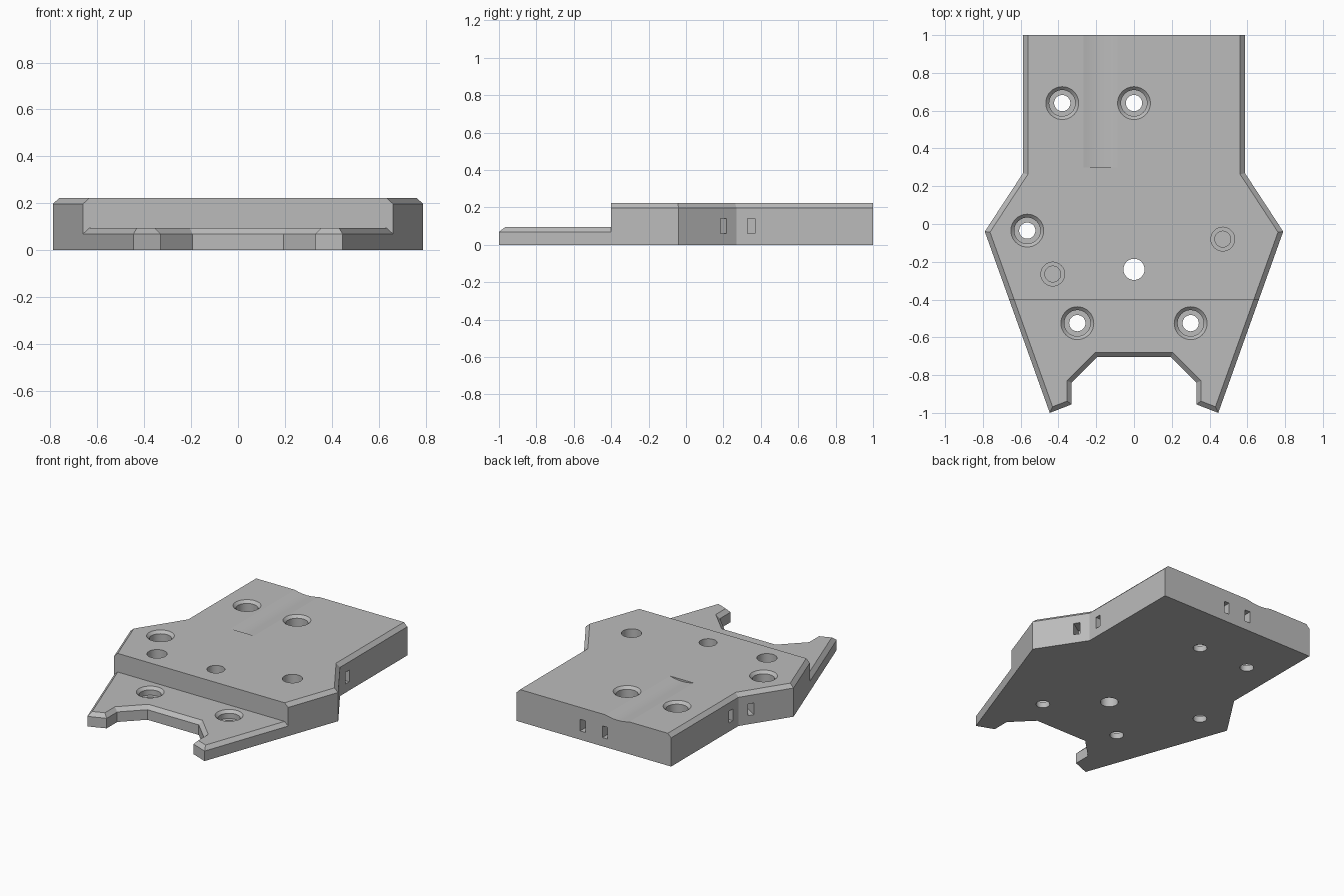
import bpy, bmesh, math
from mathutils import Vector, Matrix

cube = bpy.data.objects.get("Cube")
if cube:
    bpy.data.objects.remove(cube, do_unlink=True)

GREY = 0.5
grey = bpy.data.materials.new("plain grey")
grey.use_nodes = True
grey.diffuse_color = (GREY, GREY, GREY, 1)
grey.node_tree.nodes["Principled BSDF"].inputs["Base Color"].default_value = (GREY, GREY, GREY, 1)

TOP, LOW, BEVEL, STEP_Y = 0.222, 0.094, 0.025, -0.4


def make_object(name, bm):
    bmesh.ops.recalc_face_normals(bm, faces=bm.faces)
    mesh = bpy.data.meshes.new(name)
    bm.to_mesh(mesh)
    bm.free()
    obj = bpy.data.objects.new(name, mesh)
    bpy.context.collection.objects.link(obj)
    mesh.materials.append(grey)
    return obj


def inset(points, plain):
    """Move every edge inward by the bevel, except the plain ones (counter-clockwise outline)."""
    lines = []
    for i, p in enumerate(points):
        a, b = Vector(p), Vector(points[(i + 1) % len(points)])
        d = (b - a).normalized()
        lines.append((a + Vector((-d.y, d.x)) * (0 if i in plain else BEVEL), d))
    result = []
    for i, (p, d) in enumerate(lines):
        q, e = lines[i - 1]
        t = (q - p).cross(e) / d.cross(e)
        result.append(p + d * t)
    return result


def bevelled_plate(name, points, plain, top):
    """Extruded outline with a sloped rim along its top."""
    bm = bmesh.new()
    rings = [(points, 0), (points, top - BEVEL), (inset(points, plain), top)]
    rows = [[bm.verts.new((p[0], p[1], z)) for p in pts] for pts, z in rings]
    n = len(points)
    for lower, upper in zip(rows, rows[1:]):
        for i in range(n):
            j = (i + 1) % n
            bm.faces.new((lower[i], lower[j], upper[j], upper[i]))
    bm.faces.new(rows[0])
    bm.faces.new(rows[-1])
    return make_object(name, bm)


def mirrored(half):
    """Full outline from its right half, listed from front to back."""
    return half + [(-x, y) for x, y in reversed(half)]


def lathe(bm, x, y, profile, sides=40):
    """Solid turned about a vertical axis, from (radius, height) pairs."""
    rows = [[bm.verts.new((x + r * math.cos(math.tau * k / sides),
                           y + r * math.sin(math.tau * k / sides), z))
             for k in range(sides)] for r, z in profile]
    for lower, upper in zip(rows, rows[1:]):
        for k in range(sides):
            m = (k + 1) % sides
            bm.faces.new((lower[k], lower[m], upper[m], upper[k]))
    bm.faces.new(rows[0])
    bm.faces.new(rows[-1])


def screw_hole(bm, x, y, top):
    lathe(bm, x, y, [(0.043, -0.05), (0.043, 0.04), (0.069, 0.04),
                     (0.069, top - 0.018), (0.087, top), (0.087, top + 0.05)])


def slot(bm, x, y, angle):
    """Narrow pocket cut into a wall whose outward direction is the angle."""
    place = Matrix.Translation((x, y, 0.1)) @ Matrix.Rotation(angle, 4, "Z")
    size = Matrix.Diagonal((0.15, 0.04, 0.08, 1))
    bmesh.ops.create_cube(bm, size=1, matrix=place @ Matrix.Translation((-0.025, 0, 0)) @ size)


def cut(body, bm):
    cutter = make_object("cutter", bm)
    cutter.hide_render = True
    mod = body.modifiers.new("cut", "BOOLEAN")
    mod.operation, mod.solver, mod.object = "DIFFERENCE", "EXACT", cutter
    bpy.context.view_layer.objects.active = body
    bpy.ops.object.modifier_apply(modifier=mod.name)
    bpy.data.objects.remove(cutter, do_unlink=True)


# Thick main body: front wall and back wall have no sloped rim
body_half = [(0.661, STEP_Y), (0.79, -0.04), (0.587, 0.27), (0.587, 1.0)]
body = bevelled_plate("main_body", mirrored(body_half), {3, 7}, TOP)

# Thin forked front plate
fork = mirrored([(0.195, -0.705), (0.33, -0.84), (0.33, -0.955), (0.446, -1.0), (0.661, STEP_Y)])
front_plate = bevelled_plate("front_plate", fork, {4}, LOW)

# Screw holes, plain through hole and blind stepped holes
bm = bmesh.new()
for x, y in [(-0.38, 0.64), (0, 0.64), (-0.565, -0.035)]:
    screw_hole(bm, x, y, TOP)
lathe(bm, 0, -0.24, [(0.056, -0.05), (0.056, TOP + 0.05)])
for x, y in [(-0.43, -0.265), (0.47, -0.08)]:
    lathe(bm, x, y, [(0.042, 0.05), (0.042, 0.1), (0.063, 0.1), (0.063, TOP + 0.05)])

# Slots in the back wall and on both sides of each waist corner
slant = math.atan2(0.203, 0.31)
for side in (1, -1):
    slot(bm, 0.085 * side, 1.0, math.pi / 2)
    slot(bm, 0.587 * side, 0.35, 0 if side > 0 else math.pi)
    slot(bm, 0.633 * side, 0.2, slant if side > 0 else math.pi - slant)
cut(body, bm)

bm = bmesh.new()
for x in (-0.3, 0.3):
    screw_hole(bm, x, -0.525, LOW)
cut(front_plate, bm)

# Shallow rounded groove along the top, open at the back
bm = bmesh.new()
half_width, depth = 0.09, 0.013
radius = (half_width ** 2 + depth ** 2) / (2 * depth)
place = Matrix.Translation((-0.178, 0.7, TOP + radius - depth)) @ Matrix.Rotation(math.pi / 2, 4, "X")
bmesh.ops.create_cone(bm, cap_ends=True, segments=64, radius1=radius, radius2=radius,
                      depth=0.8, matrix=place)
cut(body, bm)

# Smooth hole walls, crisp edges elsewhere
for obj in (body, front_plate):
    bpy.ops.object.select_all(action="DESELECT")
    obj.select_set(True)
    bpy.context.view_layer.objects.active = obj
    bpy.ops.object.shade_smooth_by_angle(angle=math.radians(10))
